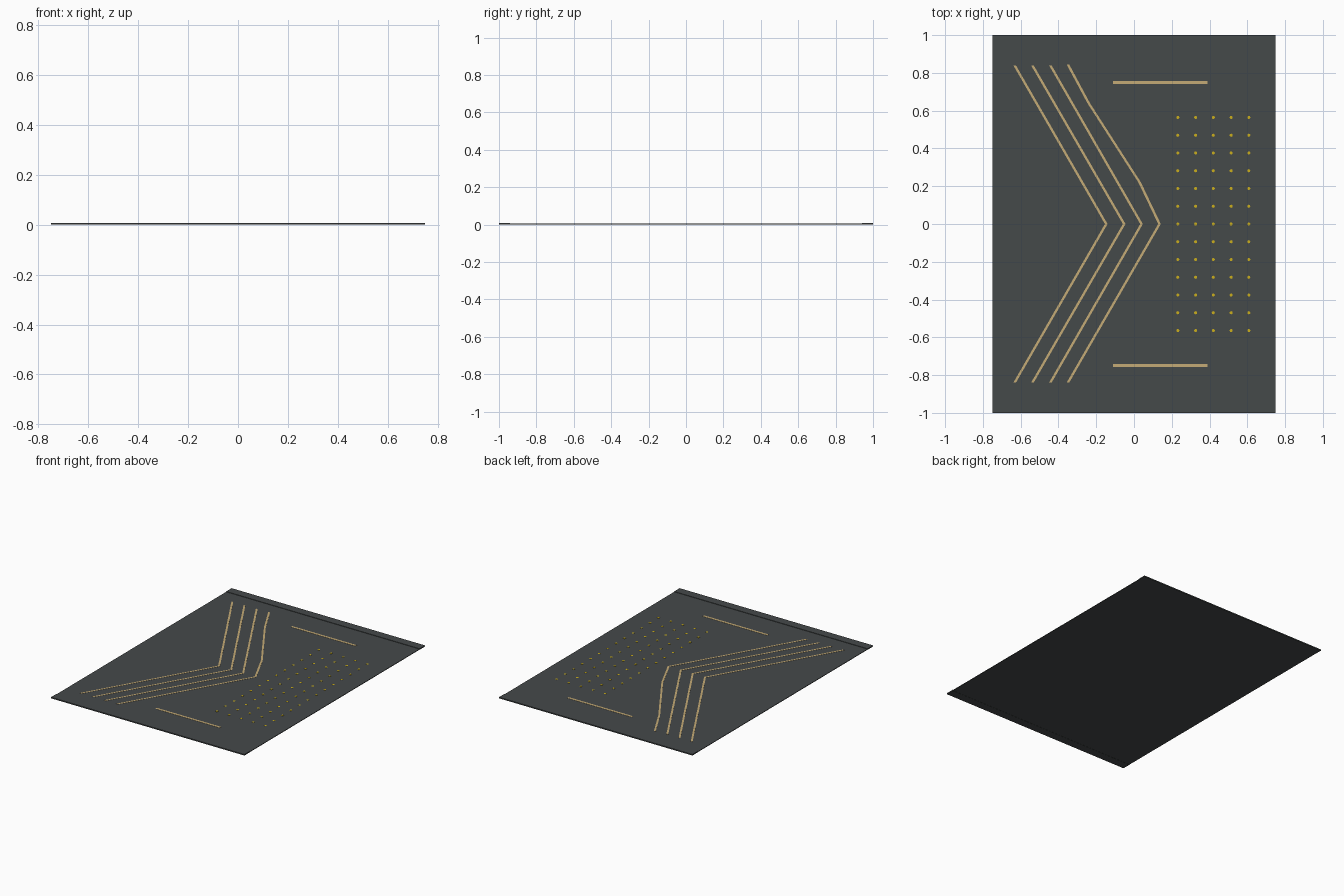
import bpy, bmesh, math
from mathutils import Vector

if "Cube" in bpy.data.objects:
    bpy.data.objects.remove(bpy.data.objects["Cube"])


def material(name, rgb):
    m = bpy.data.materials.new(name)
    m.diffuse_color = (*rgb, 1)
    m.use_nodes = True
    m.node_tree.nodes["Principled BSDF"].inputs["Base Color"].default_value = m.diffuse_color
    return m


CHARCOAL = material("charcoal_wool", (0.060, 0.067, 0.068))
TAN = material("tan_thread", (0.56, 0.41, 0.18))
YELLOW = material("yellow_dot", (0.60, 0.43, 0.012))
TOP = 0.005


def finish(name, bm, mat):
    bmesh.ops.recalc_face_normals(bm, faces=bm.faces)
    me = bpy.data.meshes.new(name)
    bm.to_mesh(me)
    bm.free()
    me.materials.append(mat)
    ob = bpy.data.objects.new(name, me)
    bpy.context.collection.objects.link(ob)
    return ob


def box(name, x0, x1, y0, y1, z0, z1, mat):
    bm = bmesh.new()
    bmesh.ops.create_cube(bm, size=1)
    for v in bm.verts:
        v.co = Vector(((x0 + x1) / 2 + v.co.x * (x1 - x0),
                       (y0 + y1) / 2 + v.co.y * (y1 - y0),
                       (z0 + z1) / 2 + v.co.z * (z1 - z0)))
    return finish(name, bm, mat)


def stripe(name, pts, width, mat):
    """Thin plate following a path, offset sideways in x for clean mitres."""
    bm = bmesh.new()
    rows = [[bm.verts.new((x + s * width / 2, y, z))
             for s, z in ((-1, TOP - 0.002), (1, TOP - 0.002), (1, TOP + 0.0012), (-1, TOP + 0.0012))]
            for x, y in pts]
    for a, b in zip(rows, rows[1:]):
        for i in range(4):
            bm.faces.new((a[i], a[(i + 1) % 4], b[(i + 1) % 4], b[i]))
    bm.faces.new(rows[0])
    bm.faces.new(rows[-1])
    return finish(name, bm, mat)


# Rug body and folded hems at both ends
box("rug_body", -0.75, 0.75, -0.995, 0.995, 0.001, TOP, CHARCOAL)
for side, y0, y1 in (("front", -1, -0.94), ("back", 0.94, 1)):
    box(f"{side}_hem", -0.75, 0.75, y0, y1, 0, 0.008, CHARCOAL)

# Four nested chevron lines, the outermost slightly bowed at the back
for i, (end, tip) in enumerate(((-0.632, -0.147), (-0.538, -0.052), (-0.443, 0.040))):
    stripe(f"chevron_{i + 1}", [(end, -0.84), (tip, 0), (end, 0.84)], 0.014, TAN)
stripe("chevron_4", [(-0.35, -0.84), (0.135, 0), (0.03, 0.22), (-0.24, 0.64), (-0.35, 0.845)], 0.014, TAN)

# Straight bars
for side, y in (("front", -0.75), ("back", 0.75)):
    box(f"{side}_bar", -0.11, 0.39, y - 0.008, y + 0.008, TOP - 0.002, TOP + 0.0012, TAN)

# Grid of dots
bm = bmesh.new()
for ix in range(5):
    for iy in range(-6, 7):
        new = bmesh.ops.create_cone(bm, cap_ends=True, segments=8, radius1=0.0085, radius2=0.0085, depth=0.003)
        bmesh.ops.translate(bm, verts=new["verts"], vec=(0.232 + 0.094 * ix, 0.094 * iy, TOP))
finish("dot_grid", bm, YELLOW)
